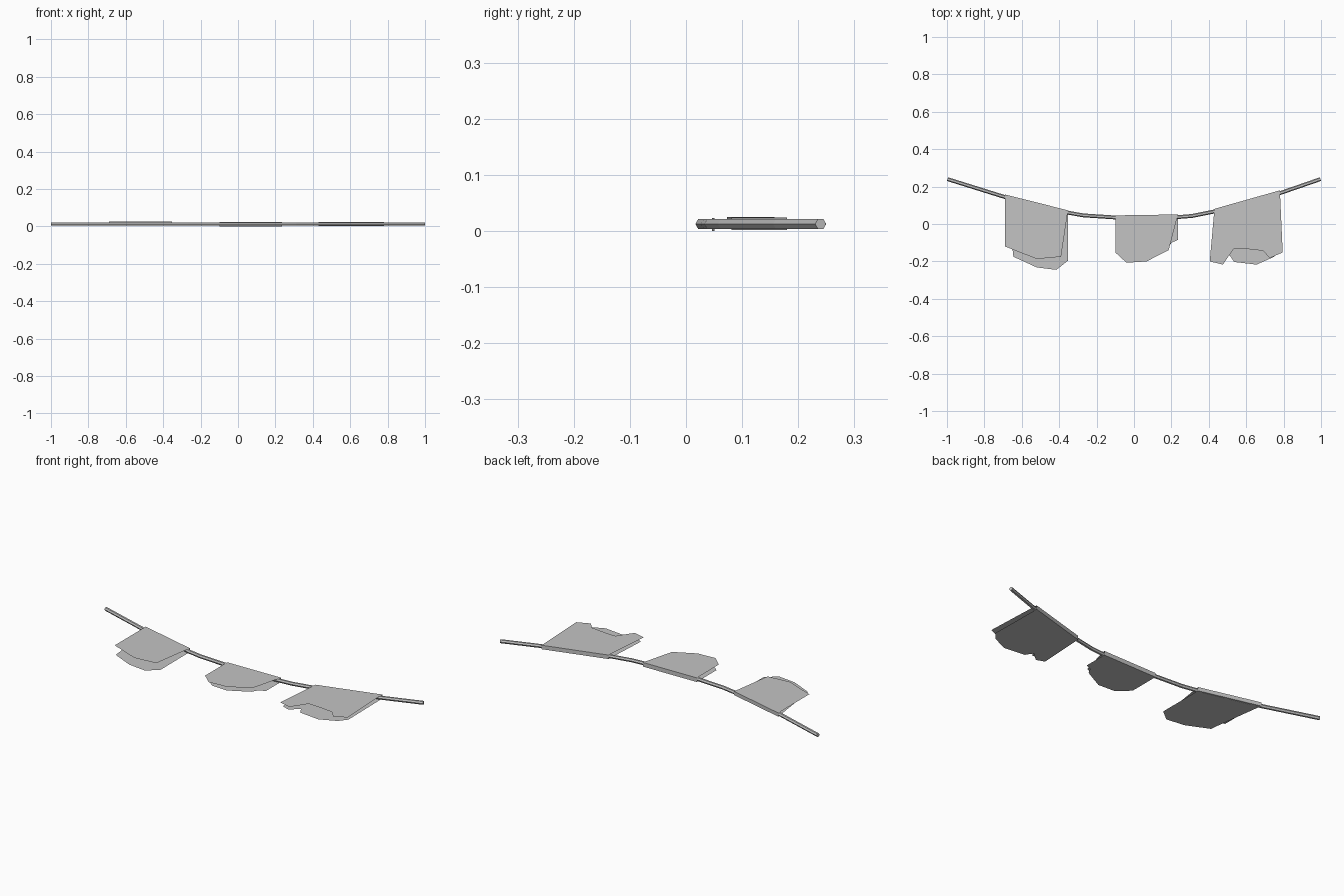
import bpy
import math
from mathutils import Vector

cube = bpy.data.objects.get("Cube")
if cube:
    bpy.data.objects.remove(cube, do_unlink=True)

grey = bpy.data.materials.new("plain_grey")
grey.use_nodes = True
colour = (0.55, 0.55, 0.55, 1)
grey.diffuse_color = colour
grey.node_tree.nodes["Principled BSDF"].inputs["Base Color"].default_value = colour


def add_mesh(name, verts, faces):
    mesh = bpy.data.meshes.new(name)
    mesh.from_pydata(verts, [], faces)
    mesh.materials.append(grey)
    mesh.update()
    obj = bpy.data.objects.new(name, mesh)
    bpy.context.scene.collection.objects.link(obj)
    return obj


def rope(name, path, z, radius, sides=6):
    """Sweep a polygon section along a level path."""
    pts = [Vector((x, y, z)) for x, y in path]
    verts, faces = [], []
    for i, p in enumerate(pts):
        along = (pts[min(i + 1, len(pts) - 1)] - pts[max(i - 1, 0)]).normalized()
        across = Vector((-along.y, along.x, 0))
        for s in range(sides):
            a = math.tau * s / sides
            verts.append(p + across * radius * math.cos(a) + Vector((0, 0, radius * math.sin(a))))
    for i in range(len(pts) - 1):
        for s in range(sides):
            t = (s + 1) % sides
            faces.append((i * sides + s, i * sides + t, (i + 1) * sides + t, (i + 1) * sides + s))
    last = (len(pts) - 1) * sides
    faces.append(tuple(reversed(range(sides))))
    faces.append(tuple(range(last, last + sides)))
    return add_mesh(name, verts, faces)


def folded_cloth(name, fold, top_hem, under_hem, z_low, z_high):
    """One thin cloth folded over the rope: upper sheet, back strip, lower sheet.
    The fold and both torn hems run from low x to high x."""
    a, b = fold
    top = [b, a] + top_hem
    under = [b, a] + under_hem
    n = len(top)
    verts = [(x, y, z_high) for x, y in top] + [(x, y, z_low) for x, y in under]
    faces = [tuple(range(n)), tuple(reversed(range(n, n + len(under)))), (1, 0, n, n + 1)]
    return add_mesh(name, verts, faces)


# Sagging rope
rope("rope", [(-0.997, 0.24), (-0.69, 0.144), (-0.35, 0.06), (-0.27, 0.046), (-0.1, 0.035),
              (0.07, 0.027), (0.235, 0.037), (0.31, 0.043), (0.43, 0.067),
              (0.78, 0.165), (0.997, 0.24)], 0.0125, 0.0103)

# Ragged cloths hung over the rope
folded_cloth("right_cloth", [(-0.69, 0.158), (-0.353, 0.073)],
             [(-0.69, -0.12), (-0.52, -0.187), (-0.39, -0.175)],
             [(-0.65, -0.13), (-0.645, -0.175), (-0.52, -0.232), (-0.415, -0.245), (-0.352, -0.195)],
             0.004, 0.025)
folded_cloth("middle_cloth", [(-0.1, 0.046), (0.235, 0.051)],
             [(-0.1, -0.152), (-0.04, -0.207), (0.067, -0.2), (0.185, -0.14), (0.2, -0.085)],
             [(-0.1, -0.13), (-0.03, -0.19), (0.067, -0.195), (0.18, -0.135), (0.2, -0.1), (0.235, -0.085)],
             0.0, 0.0235)
folded_cloth("left_cloth", [(0.43, 0.081), (0.78, 0.18)],
             [(0.405, -0.2), (0.475, -0.217), (0.535, -0.13), (0.6, -0.133), (0.69, -0.143),
              (0.725, -0.182), (0.795, -0.152)],
             [(0.415, -0.19), (0.46, -0.207), (0.51, -0.165), (0.535, -0.203), (0.655, -0.217),
              (0.75, -0.175), (0.785, -0.13)],
             0.002, 0.0245)
